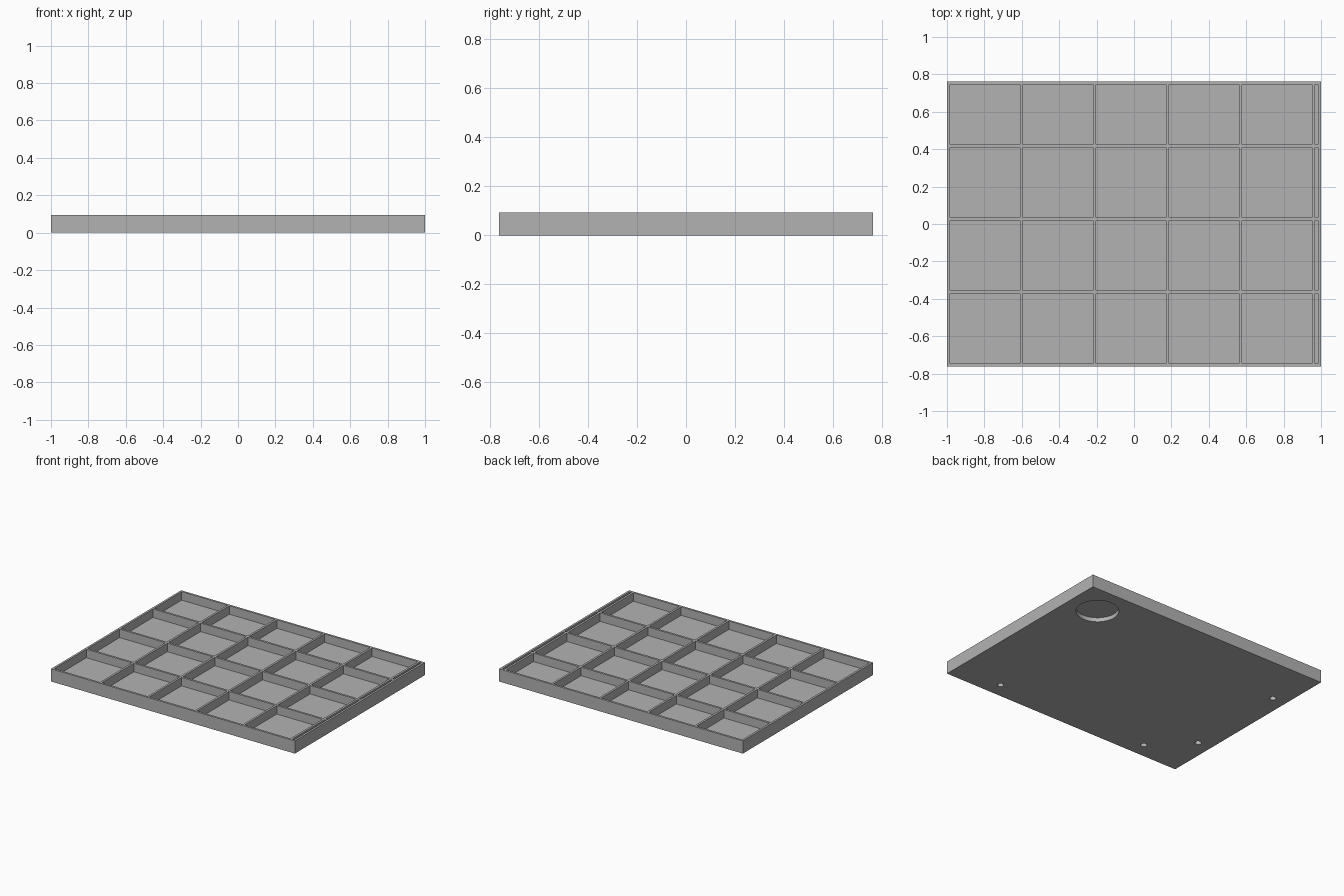
import bpy, bmesh
from mathutils import Matrix, Vector

# Overall sizes
HX, HY, HEIGHT = 1.0, 0.762, 0.094
FLOOR, WALL, PITCH = 0.031, 0.0156, 0.3906

cube = bpy.data.objects.get("Cube")
if cube:
    bpy.data.objects.remove(cube, do_unlink=True)

grey = bpy.data.materials.new("plain_grey")
grey.use_nodes = True
colour = (0.45, 0.45, 0.45, 1)
grey.diffuse_color = colour
grey.node_tree.nodes["Principled BSDF"].inputs["Base Color"].default_value = colour


def add_box(bm, low, high):
    low, high = Vector(low), Vector(high)
    size = Matrix.Diagonal((*(high - low), 1))
    bmesh.ops.create_cube(bm, size=1, matrix=Matrix.Translation((low + high) / 2) @ size)


def add_cylinder(bm, x, y, radius, sides):
    bottom = -0.05
    bmesh.ops.create_cone(bm, cap_ends=True, segments=sides, radius1=radius, radius2=radius,
                          depth=FLOOR - bottom,
                          matrix=Matrix.Translation((x, y, (FLOOR + bottom) / 2)))


def make_object(name, bm):
    mesh = bpy.data.meshes.new(name)
    bm.to_mesh(mesh)
    bm.free()
    mesh.materials.append(grey)
    obj = bpy.data.objects.new(name, mesh)
    bpy.context.collection.objects.link(obj)
    return obj


def gaps(half):
    """Spans between the ribs, which step from the low edge to the far wall."""
    ribs, start = [], -half
    while start < half - WALL * 1.5:
        ribs.append(start)
        start += PITCH
    ribs.append(half - WALL)
    return [(a + WALL, b) for a, b in zip(ribs, ribs[1:])]


# Solid tray block
bm = bmesh.new()
add_box(bm, (-HX, -HY, 0), (HX, HY, HEIGHT))
tray = make_object("ribbed_tray", bm)

# Pockets between the ribs, including the narrow strip beside the left wall
bm = bmesh.new()
for x0, x1 in gaps(HX):
    for y0, y1 in gaps(HY):
        add_box(bm, (x0, y0, FLOOR), (x1, y1, HEIGHT + 0.05))
pockets = make_object("pocket_cutter", bm)

# Large opening and four screw holes, through the floor only
bm = bmesh.new()
add_cylinder(bm, 0.766, 0.531, 0.144, 64)
for x, y in [(-0.89, 0.39), (-0.89, -0.39), (-0.629, -0.648), (0.627, -0.648)]:
    add_cylinder(bm, x, y, 0.022, 32)
holes = make_object("hole_cutter", bm)

# Cut the tray, then hide the cutters
for cutter in (pockets, holes):
    mod = tray.modifiers.new(cutter.name, "BOOLEAN")
    mod.operation, mod.solver, mod.object = "DIFFERENCE", "EXACT", cutter
    cutter.hide_render = True
    cutter.hide_set(True)

# Smooth the round holes, keep the box edges sharp
bpy.ops.object.select_all(action="DESELECT")
tray.select_set(True)
bpy.context.view_layer.objects.active = tray
for mod in list(tray.modifiers):
    bpy.ops.object.modifier_apply(modifier=mod.name)
bpy.ops.object.shade_smooth_by_angle()
